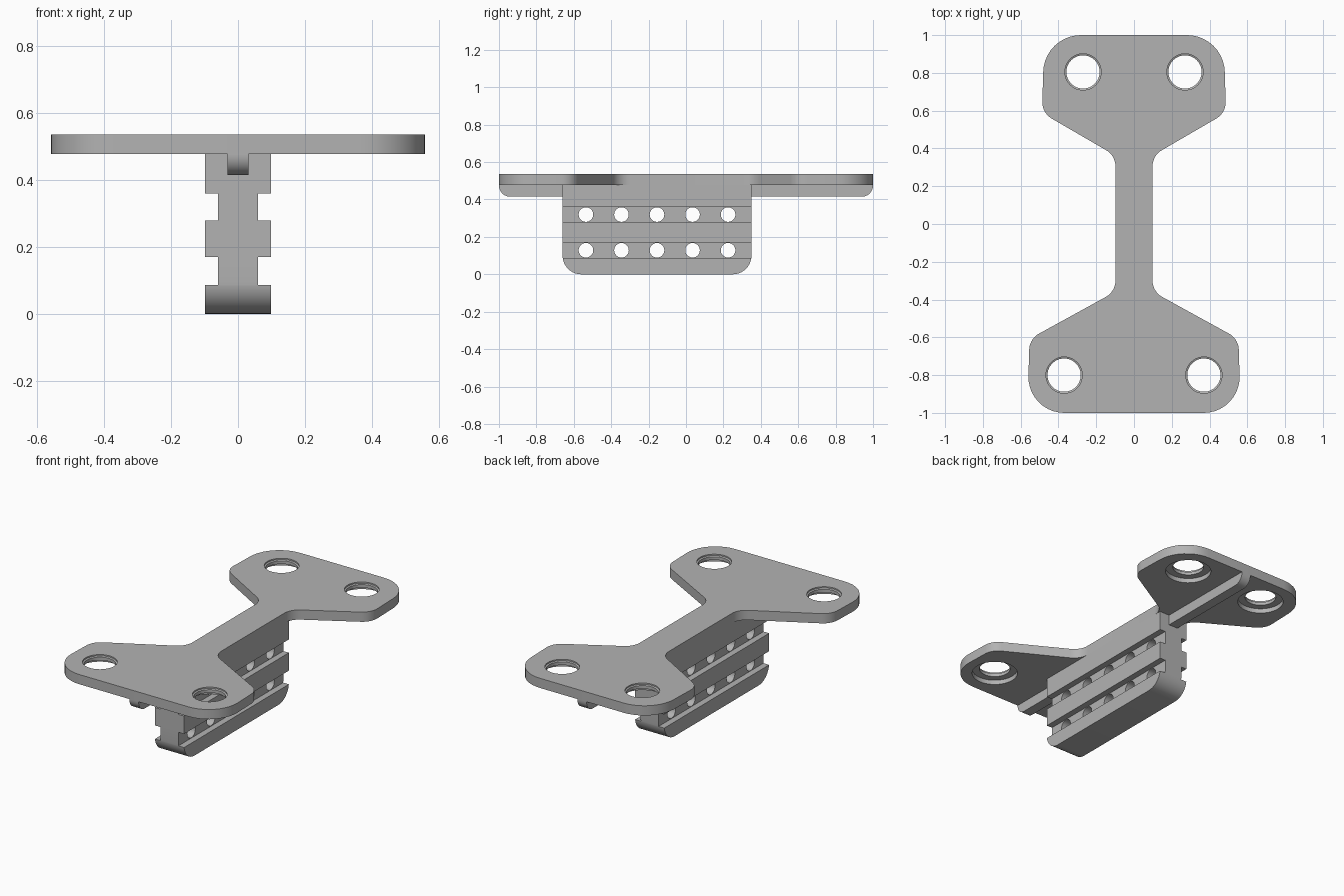
import bpy, bmesh, math
from mathutils import Vector, Matrix

cube = bpy.data.objects.get("Cube")
if cube:
    bpy.data.objects.remove(cube, do_unlink=True)

grey = bpy.data.materials.new("mid_grey")
grey.use_nodes = True
grey.diffuse_color = (0.45, 0.45, 0.45, 1)
grey.node_tree.nodes["Principled BSDF"].inputs["Base Color"].default_value = (0.45, 0.45, 0.45, 1)


def rounded(corners, steps=10):
    """Outline from (x, y, radius) corners, each replaced by a tangent arc."""
    out = []
    for i, (x, y, r) in enumerate(corners):
        p = Vector((x, y))
        if r == 0:
            out.append(p)
            continue
        a = (Vector(corners[i - 1][:2]) - p).normalized()
        b = (Vector(corners[(i + 1) % len(corners)][:2]) - p).normalized()
        half = a.angle(b) / 2
        centre = p + (a + b).normalized() * r / math.sin(half)
        start = p + a * r / math.tan(half) - centre
        end = p + b * r / math.tan(half) - centre
        sweep = math.atan2(start.x * end.y - start.y * end.x, start.dot(end))
        for k in range(steps + 1):
            out.append(centre + Matrix.Rotation(sweep * k / steps, 2) @ start)
    return out


def finish(name, bm):
    bmesh.ops.recalc_face_normals(bm, faces=bm.faces)
    mesh = bpy.data.meshes.new(name)
    bm.to_mesh(mesh)
    bm.free()
    mesh.materials.append(grey)
    obj = bpy.data.objects.new(name, mesh)
    bpy.context.collection.objects.link(obj)
    return obj


def prism(name, outline, low, high, place):
    """Extrude an outline from low to high; place maps (u, v, depth) to xyz."""
    bm = bmesh.new()
    rings = [[bm.verts.new(place(p[0], p[1], d)) for p in outline] for d in (low, high)]
    for ring in rings:
        bm.faces.new(ring)
    n = len(outline)
    for i in range(n):
        j = (i + 1) % n
        bm.faces.new((rings[0][i], rings[0][j], rings[1][j], rings[1][i]))
    return finish(name, bm)


def lathe(bm, profile, place, sides=48):
    """Capped solid of revolution from (radius, height) pairs."""
    rings = []
    for r, h in profile:
        angles = [2 * math.pi * k / sides for k in range(sides)]
        rings.append([bm.verts.new(place(r * math.cos(a), r * math.sin(a), h)) for a in angles])
    bm.faces.new(rings[0])
    bm.faces.new(rings[-1])
    for lo, hi in zip(rings, rings[1:]):
        for i in range(sides):
            j = (i + 1) % sides
            bm.faces.new((lo[i], lo[j], hi[j], hi[i]))


def cut(obj, cutter):
    cutter.hide_render = True
    mod = obj.modifiers.new("cut", 'BOOLEAN')
    mod.operation, mod.solver, mod.object = 'DIFFERENCE', 'EXACT', cutter
    bpy.context.view_layer.objects.active = obj
    bpy.ops.object.modifier_apply(modifier=mod.name)
    bpy.data.objects.remove(cutter, do_unlink=True)


def flat(u, v, d):
    return (u, v, d)


def side(u, v, d):
    return (d, u, v)


UNDER, TOP, HALF = 0.478, 0.537, 0.098

# Mounting plate: two flared ends joined by a narrow neck
right_half = [(0.565, -1, 0.19), (0.553, -0.608, 0.1), (HALF, -0.358, 0.1),
              (HALF, 0.362, 0.1), (0.487, 0.588, 0.1), (0.475, 1, 0.2)]
left_half = [(-x, y, r) for x, y, r in reversed(right_half)]
plate = prism("mounting_plate", rounded(right_half + left_half), UNDER, TOP, flat)

# Screw holes, recessed from below with a chamfered upper rim
bm = bmesh.new()
for hx, hy in ((0.27, 0.805), (0.37, -0.8)):
    for s in (-1, 1):
        lathe(bm, [(0.13, UNDER - 0.02), (0.13, 0.506), (0.088, 0.506), (0.088, 0.525),
                   (0.096, 0.529), (0.096, TOP + 0.02)],
              lambda u, v, d: (s * hx + u, hy + v, d))
cut(plate, finish("screw_hole_cutter", bm))

# Central block with rounded lower ends
block = prism("grooved_block",
              rounded([(-0.66, 0, 0.1), (0.35, 0, 0.1), (0.35, UNDER, 0), (-0.66, UNDER, 0)]),
              -HALF, HALF, side)

# Long grooves on both sides
bm = bmesh.new()
for low, high in ((0.087, 0.17), (0.279, 0.36)):
    for s in (-1, 1):
        size = Matrix.Diagonal((0.1, 3, high - low, 1))
        bmesh.ops.create_cube(bm, size=1, matrix=Matrix.Translation((s * 0.11, 0, (low + high) / 2)) @ size)
cut(block, finish("groove_cutter", bm))

# Two rows of cross holes along the grooves
bm = bmesh.new()
for z in (0.1285, 0.3195):
    for k in range(5):
        y = -0.535 + 0.19 * k
        lathe(bm, [(0.039, -0.2), (0.039, 0.2)], lambda u, v, d: (d, y + u, z + v), 32)
cut(block, finish("cross_hole_cutter", bm))

# Stiffening ribs under the plate ends
parts = [plate, block]
for name, outer, inner in (("front_rib", -1, -0.655), ("back_rib", 1, 0.345)):
    outline = rounded([(outer, 0.415, 0.06), (inner, 0.415, 0), (inner, UNDER, 0), (outer, UNDER, 0)])
    parts.append(prism(name, outline, -0.031, 0.031, side))

# Smooth curved walls, keep crisp edges
for obj in parts:
    bpy.ops.object.select_all(action='DESELECT')
    obj.select_set(True)
    bpy.context.view_layer.objects.active = obj
    bpy.ops.object.shade_smooth_by_angle(angle=math.radians(30))
